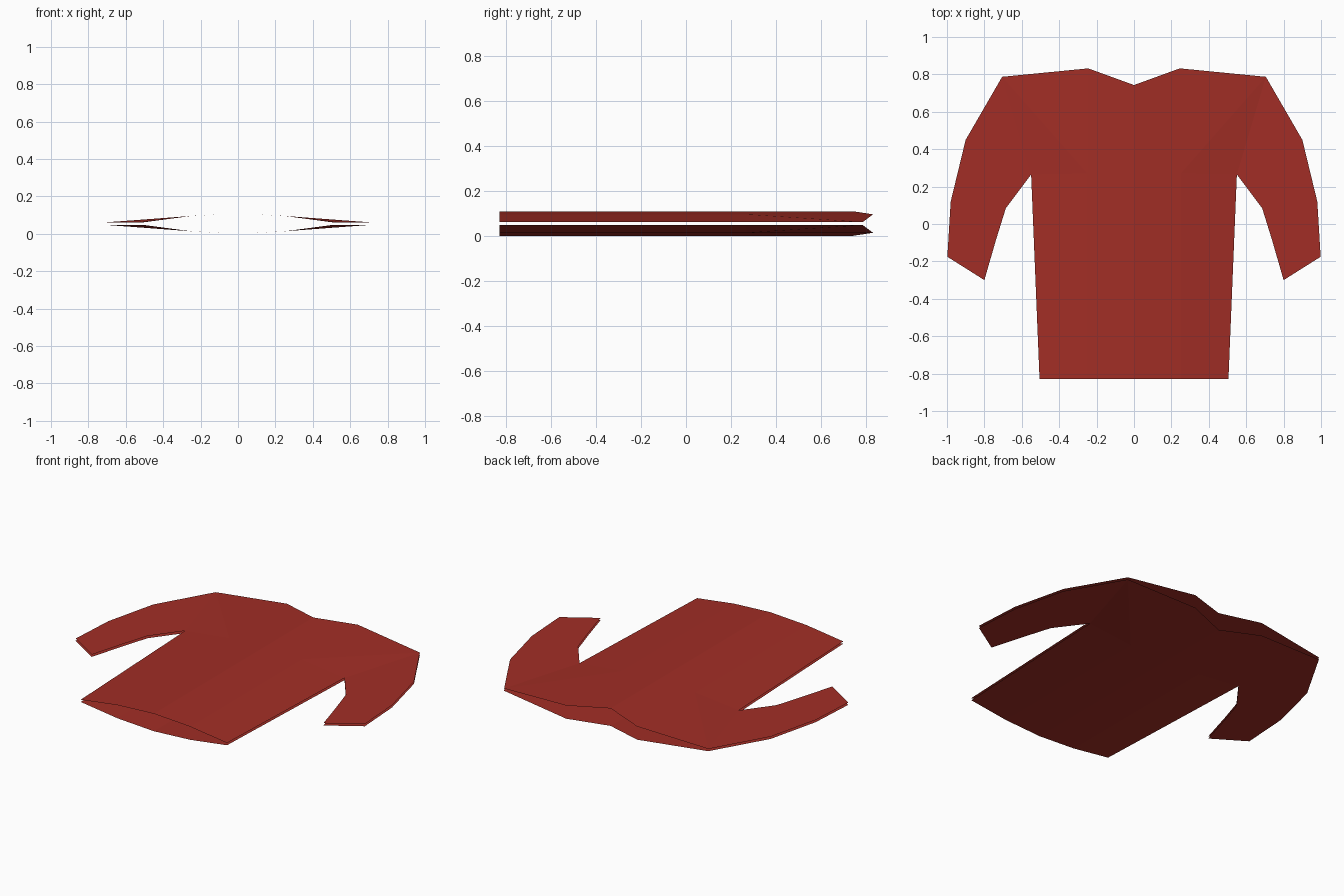
import bpy

if "Cube" in bpy.data.objects:
    bpy.data.objects.remove(bpy.data.objects["Cube"])

red = bpy.data.materials.new("red cloth")
red.diffuse_color = (0.36, 0.027, 0.019, 1)
red.use_nodes = True
red.node_tree.nodes["Principled BSDF"].inputs["Base Color"].default_value = red.diffuse_color

MID = 0.0545                              # height halfway between the two sheets
CREST, SIDE, EDGE = 0.0545, 0.041, 0.007  # offsets at centre, mid column and outline

# Right half of the garment: (x, y, offset from the mid height)
points = [
    (0, -0.83, CREST), (0.25, -0.83, SIDE), (0.505, -0.83, EDGE),       # hem
    (0, 0.27, CREST), (0.25, 0.27, SIDE), (0.55, 0.265, EDGE),          # armpit level
    (0, 0.743, CREST), (0.245, 0.832, SIDE), (0.705, 0.787, EDGE),      # neck and shoulder
    (0.685, 0.085, EDGE), (0.90, 0.45, EDGE),                           # upper sleeve
    (0.738, -0.085, EDGE), (0.98, 0.12, EDGE),                          # elbow
    (0.80, -0.30, EDGE), (0.998, -0.175, EDGE),                         # cuff
]
faces = [
    (0, 1, 4, 3), (1, 2, 5, 4),                      # lower body
    (3, 4, 7, 6), (4, 5, 8), (4, 8, 7),              # chest and shoulder
    (5, 9, 10, 8), (9, 11, 12, 10), (11, 13, 14, 12),  # sleeve
]


def panel(name, side):
    """One cloth sheet, bulging up (side=1) or down (side=-1)."""
    mesh = bpy.data.meshes.new(name)
    verts = [(x, y, MID + side * d) for x, y, d in points]
    mesh.from_pydata(verts, [], [f[::side] for f in faces])
    mesh.materials.append(red)
    obj = bpy.data.objects.new(name, mesh)
    bpy.context.collection.objects.link(obj)
    mirror = obj.modifiers.new("mirror", 'MIRROR')
    mirror.use_clip = True


panel("shirt_front_panel", 1)
panel("shirt_back_panel", -1)
